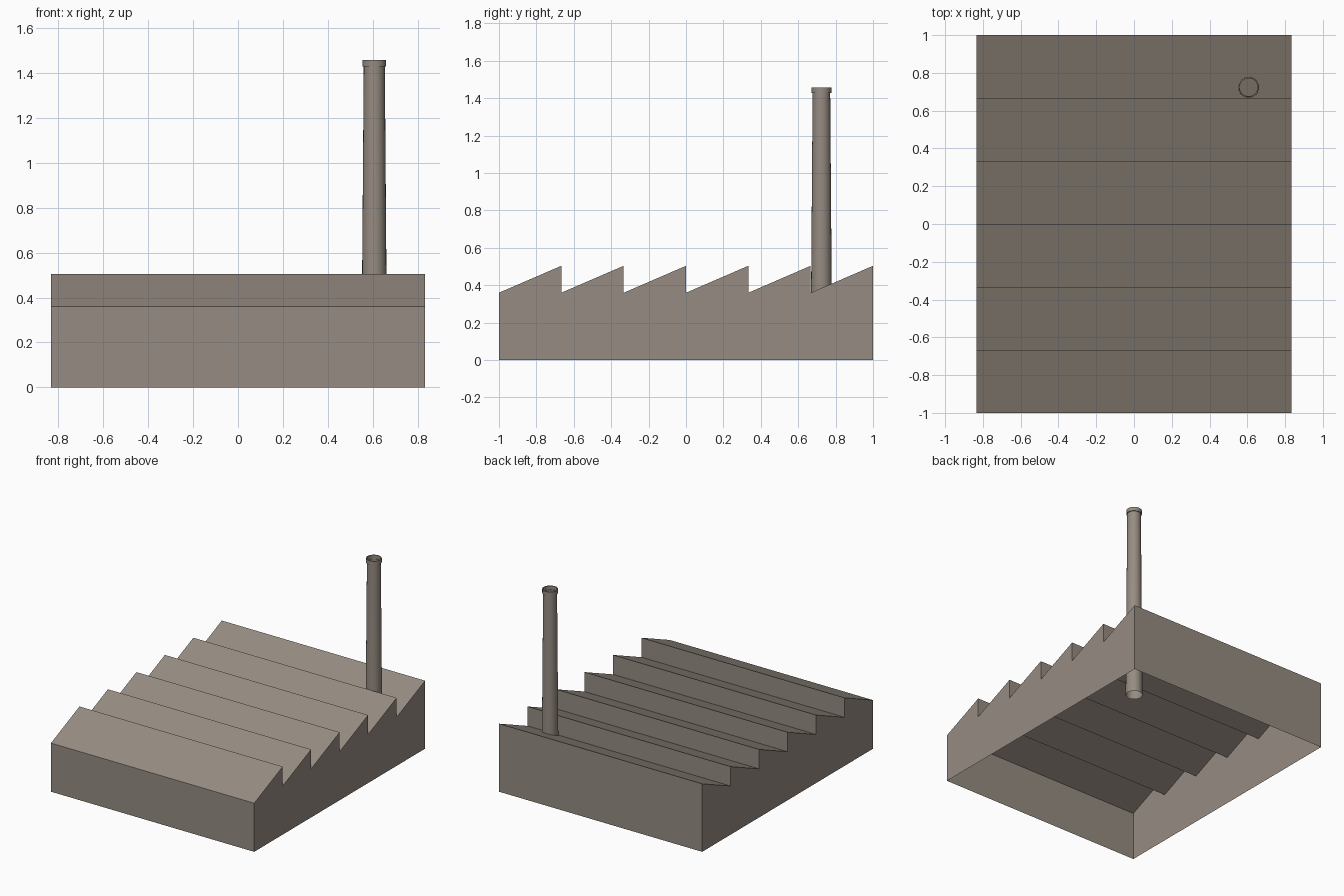
import bpy, bmesh, math

if "Cube" in bpy.data.objects:
    bpy.data.objects.remove(bpy.data.objects["Cube"])

# One weathered brown-grey for the whole factory
mat = bpy.data.materials.new("brown_grey")
mat.diffuse_color = (0.305, 0.262, 0.223, 1.0)
mat.use_nodes = True
mat.node_tree.nodes["Principled BSDF"].inputs["Base Color"].default_value = mat.diffuse_color


def make_object(name, bm):
    mesh = bpy.data.meshes.new(name)
    bm.to_mesh(mesh)
    bm.free()
    mesh.materials.append(mat)
    obj = bpy.data.objects.new(name, mesh)
    bpy.context.collection.objects.link(obj)
    return obj


# Sawtooth hall: side profile (y, z) swept across x, open underneath
HALF_X, TEETH, VALLEY, PEAK = 0.833, 6, 0.36, 0.504
profile = [(-1.0, 0.0)]
for i in range(TEETH):
    profile.append((-1 + 2 * i / TEETH, VALLEY))
    profile.append((-1 + 2 * (i + 1) / TEETH, PEAK))
profile.append((1.0, 0.0))

bm = bmesh.new()
left = [bm.verts.new((-HALF_X, y, z)) for y, z in profile]
right = [bm.verts.new((HALF_X, y, z)) for y, z in profile]
for i in range(len(profile) - 1):
    bm.faces.new((left[i], right[i], right[i + 1], left[i + 1]))
bm.faces.new(left)
bm.faces.new(right[::-1])
make_object("sawtooth_hall", bm)

# Chimney: tapered open tube with a flared rim, lathed from (radius, z)
CX, CY, SIDES = 0.607, 0.724, 24
lathe = [(0.058, 0.0), (0.047, 1.428), (0.053, 1.428), (0.053, 1.458),
         (0.047, 1.458), (0.047, 1.43)]
bm = bmesh.new()
rings = []
for r, z in lathe:
    rings.append([bm.verts.new((CX + r * math.cos(2 * math.pi * k / SIDES),
                                CY + r * math.sin(2 * math.pi * k / SIDES), z))
                  for k in range(SIDES)])
for low, high in zip(rings, rings[1:]):
    for k in range(SIDES):
        n = (k + 1) % SIDES
        bm.faces.new((low[k], low[n], high[n], high[k]))
chimney = make_object("chimney", bm)

bpy.context.view_layer.objects.active = chimney
chimney.select_set(True)
bpy.ops.object.shade_smooth_by_angle(angle=math.radians(30))
